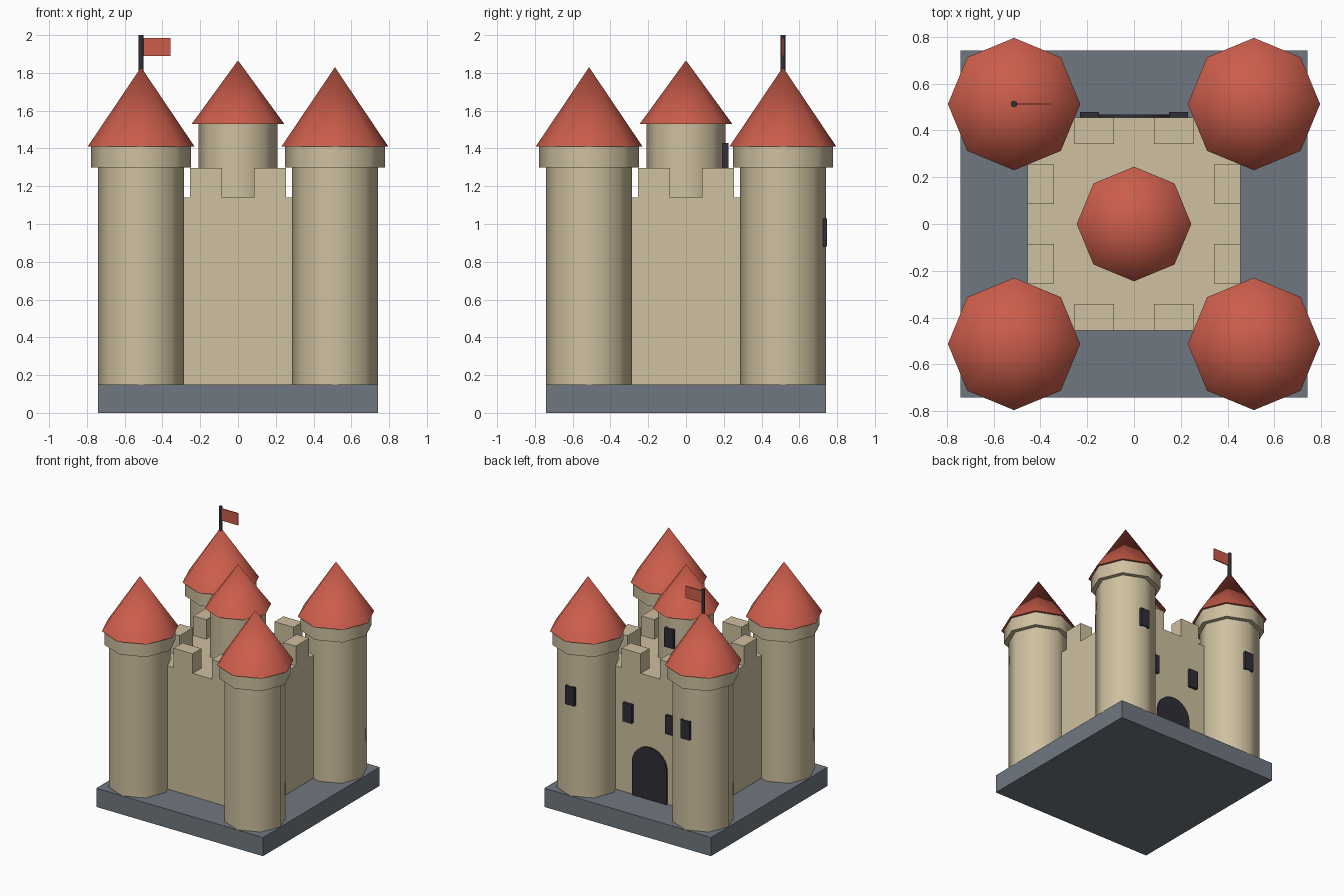
import bpy, bmesh, math

if "Cube" in bpy.data.objects:
    bpy.data.objects.remove(bpy.data.objects["Cube"])


def material(name, rgb):
    m = bpy.data.materials.new(name)
    m.diffuse_color = (*rgb, 1)
    m.use_nodes = True
    m.node_tree.nodes["Principled BSDF"].inputs["Base Color"].default_value = m.diffuse_color
    return m


STONE = material("stone", (0.62, 0.53, 0.35))
ROOF = material("roof_tile", (0.60, 0.11, 0.07))
SLATE = material("slate", (0.16, 0.185, 0.215))
DARK = material("dark", (0.03, 0.027, 0.04))


def finish(bm, name, mat, smooth=False):
    bmesh.ops.recalc_face_normals(bm, faces=bm.faces)
    me = bpy.data.meshes.new(name)
    bm.to_mesh(me)
    bm.free()
    ob = bpy.data.objects.new(name, me)
    bpy.context.collection.objects.link(ob)
    me.materials.append(mat)
    if smooth:
        bpy.ops.object.select_all(action='DESELECT')
        ob.select_set(True)
        bpy.context.view_layer.objects.active = ob
        bpy.ops.object.shade_smooth_by_angle(angle=math.radians(50))
    return ob


def box(name, x, y, z, mat):
    """Box from (min, max) ranges."""
    bm = bmesh.new()
    bmesh.ops.create_cube(bm, size=1)
    for v in bm.verts:
        v.co = [r[0] + (c + 0.5) * (r[1] - r[0]) for c, r in zip(v.co, (x, y, z))]
    return finish(bm, name, mat)


def lathe(name, x, y, z0, z1, r0, r1, mat):
    """Eight-sided cylinder or cone with corners on the axes."""
    bm = bmesh.new()
    bmesh.ops.create_cone(bm, cap_ends=True, segments=8, radius1=r0, radius2=r1, depth=z1 - z0)
    bmesh.ops.remove_doubles(bm, verts=bm.verts, dist=1e-5)
    bmesh.ops.translate(bm, verts=bm.verts, vec=(x, y, (z0 + z1) / 2))
    return finish(bm, name, mat, True)


def window(name, x, y, z):
    box(name, (x - 0.04, x + 0.04), (y - 0.03, y), (z - 0.075, z + 0.075), DARK)


# Base and keep
box("base", (-0.742, 0.742), (-0.742, 0.742), (0, 0.15), SLATE)
box("keep", (-0.455, 0.455), (-0.455, 0.455), (0.15, 1.14), STONE)

# Battlements, two on each wall
for s in (-1, 1):
    for t in (-1, 1):
        along = sorted((t * 0.085, t * 0.255))
        edge = sorted((s * 0.342, s * 0.455))
        box("battlement", along, edge, (1.14, 1.297), STONE)
        box("battlement", edge, along, (1.14, 1.297), STONE)

# Corner towers
C = 0.513
for sx in (-1, 1):
    for sy in (-1, 1):
        x, y = sx * C, sy * C
        lathe("tower", x, y, 0.15, 1.30, 0.228, 0.228, STONE)
        lathe("tower_collar", x, y, 1.30, 1.41, 0.264, 0.264, STONE)
        lathe("tower_roof", x, y, 1.41, 1.83, 0.283, 0, ROOF)
    window("tower_window", sx * C, 0.747, 0.955)
    window("wall_window", sx * 0.19, 0.478, 0.80)

# Central turret
lathe("turret", 0, 0, 1.14, 1.53, 0.208, 0.208, STONE)
lathe("turret_roof", 0, 0, 1.53, 1.866, 0.245, 0, ROOF)
window("turret_window", 0, 0.224, 1.355)

# Arched door on the back wall
bm = bmesh.new()
pts = [(-0.155, 0.15), (0.155, 0.15)]
pts += [(0.155 * math.cos(a), 0.415 + 0.155 * math.sin(a))
        for a in (math.pi * i / 12 for i in range(13))]
face = bm.faces.new([bm.verts.new((px, 0.445, pz)) for px, pz in pts])
ext = bmesh.ops.extrude_face_region(bm, geom=[face], use_keep_orig=True)
bmesh.ops.translate(bm, vec=(0, 0.023, 0),
                    verts=[g for g in ext["geom"] if isinstance(g, bmesh.types.BMVert)])
finish(bm, "door", DARK)

# Flag
lathe("flag_pole", -C, C, 1.78, 2.0, 0.014, 0.014, DARK)
box("flag", (-0.505, -0.357), (C - 0.005, C + 0.005), (1.89, 1.985), ROOF)
